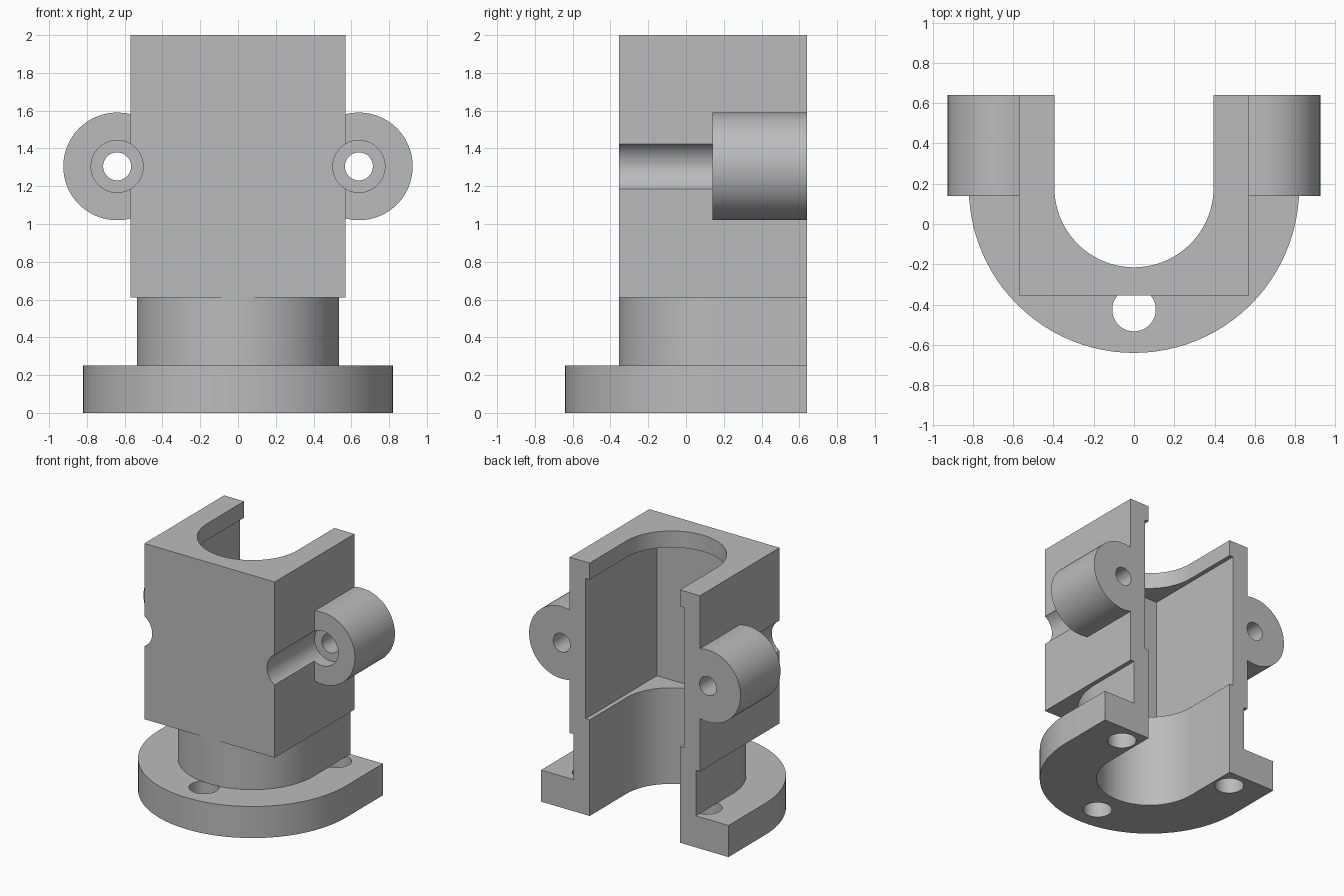
import bpy
import bmesh
from math import pi, sin, cos, radians
from mathutils import Matrix

if "Cube" in bpy.data.objects:
    bpy.data.objects.remove(bpy.data.objects["Cube"], do_unlink=True)

AXIS_Y = 0.18      # vertical bore axis
BACK = 0.64        # open rear plane
FRONT = -0.355     # housing front plane
LUG_X, LUG_Z = 0.64, 1.305

grey = bpy.data.materials.new("cast grey")
grey.use_nodes = True
grey.diffuse_color = (0.5, 0.5, 0.5, 1)
grey.node_tree.nodes["Principled BSDF"].inputs["Base Color"].default_value = (0.5, 0.5, 0.5, 1)


def make_object(name, bm):
    bmesh.ops.recalc_face_normals(bm, faces=bm.faces)
    mesh = bpy.data.meshes.new(name)
    bm.to_mesh(mesh)
    bm.free()
    mesh.materials.append(grey)
    obj = bpy.data.objects.new(name, mesh)
    bpy.context.collection.objects.link(obj)
    return obj


def prism(name, outline, z0, z1):
    bm = bmesh.new()
    face = bm.faces.new([bm.verts.new((x, y, z0)) for x, y in outline])
    top = bmesh.ops.extrude_face_region(bm, geom=[face])["geom"]
    verts = [v for v in top if isinstance(v, bmesh.types.BMVert)]
    bmesh.ops.translate(bm, verts=verts, vec=(0, 0, z1 - z0))
    return make_object(name, bm)


def box_outline(half, front, back):
    return [(-half, front), (half, front), (half, back), (-half, back)]


def u_outline(radius, back, steps=48):
    arc = [(radius * cos(pi + pi * i / steps), AXIS_Y + radius * sin(pi + pi * i / steps))
           for i in range(steps + 1)]
    return arc + [(radius, back), (-radius, back)]


def cylinder(name, radius, start, length, along_y=False):
    bm = bmesh.new()
    bmesh.ops.create_cone(bm, cap_ends=True, segments=64, radius1=radius,
                          radius2=radius, depth=length)
    bmesh.ops.translate(bm, verts=bm.verts, vec=(0, 0, length / 2))
    if along_y:
        bmesh.ops.rotate(bm, verts=bm.verts, matrix=Matrix.Rotation(-pi / 2, 3, 'X'))
    bmesh.ops.translate(bm, verts=bm.verts, vec=start)
    return make_object(name, bm)


def combine(target, tool, operation='DIFFERENCE'):
    mod = target.modifiers.new("combine", 'BOOLEAN')
    mod.operation = operation
    mod.solver = 'EXACT'
    mod.object = tool
    bpy.context.view_layer.objects.active = target
    bpy.ops.object.modifier_apply(modifier=mod.name)
    bpy.data.objects.remove(tool, do_unlink=True)


def bore():
    return prism("bore_cutter", u_outline(0.395, 1), -0.5, 2.5)


# Base flange with three bolt holes
flange = prism("base_flange", u_outline(0.82, BACK), 0, 0.25)
combine(flange, bore())
for angle in (30, 150, 270):
    a = radians(angle)
    spot = (0.605 * cos(a), AXIS_Y + 0.605 * sin(a), -0.1)
    combine(flange, cylinder("bolt_cutter", 0.108, spot, 0.6))

# Neck between flange and housing
neck = prism("neck", u_outline(0.535, BACK), 0.25, 0.61)
combine(neck, bore())

# Square housing with side lugs
housing = prism("housing", box_outline(0.57, FRONT, BACK), 0.61, 2.0)
for side in (-1, 1):
    lug = cylinder("lug", 0.285, (side * LUG_X, 0.14, LUG_Z), BACK - 0.14, True)
    combine(housing, lug, 'UNION')

# Inner bore and wider square pocket
combine(housing, prism("pocket_cutter", box_outline(0.43, -0.25, 1), 0.76, 1.87))
combine(housing, bore())

# Lug bolt holes and the grooves leading to them
for side in (-1, 1):
    combine(housing, cylinder("groove_cutter", 0.138, (side * LUG_X, -0.6, LUG_Z), 0.84, True))
    combine(housing, cylinder("lug_hole_cutter", 0.074, (side * LUG_X, 0, LUG_Z), 1, True))

# Smooth round walls, keep corners crisp
bpy.ops.object.select_all(action='DESELECT')
for obj in (flange, neck, housing):
    obj.select_set(True)
bpy.context.view_layer.objects.active = housing
bpy.ops.object.shade_smooth_by_angle(angle=radians(25))
